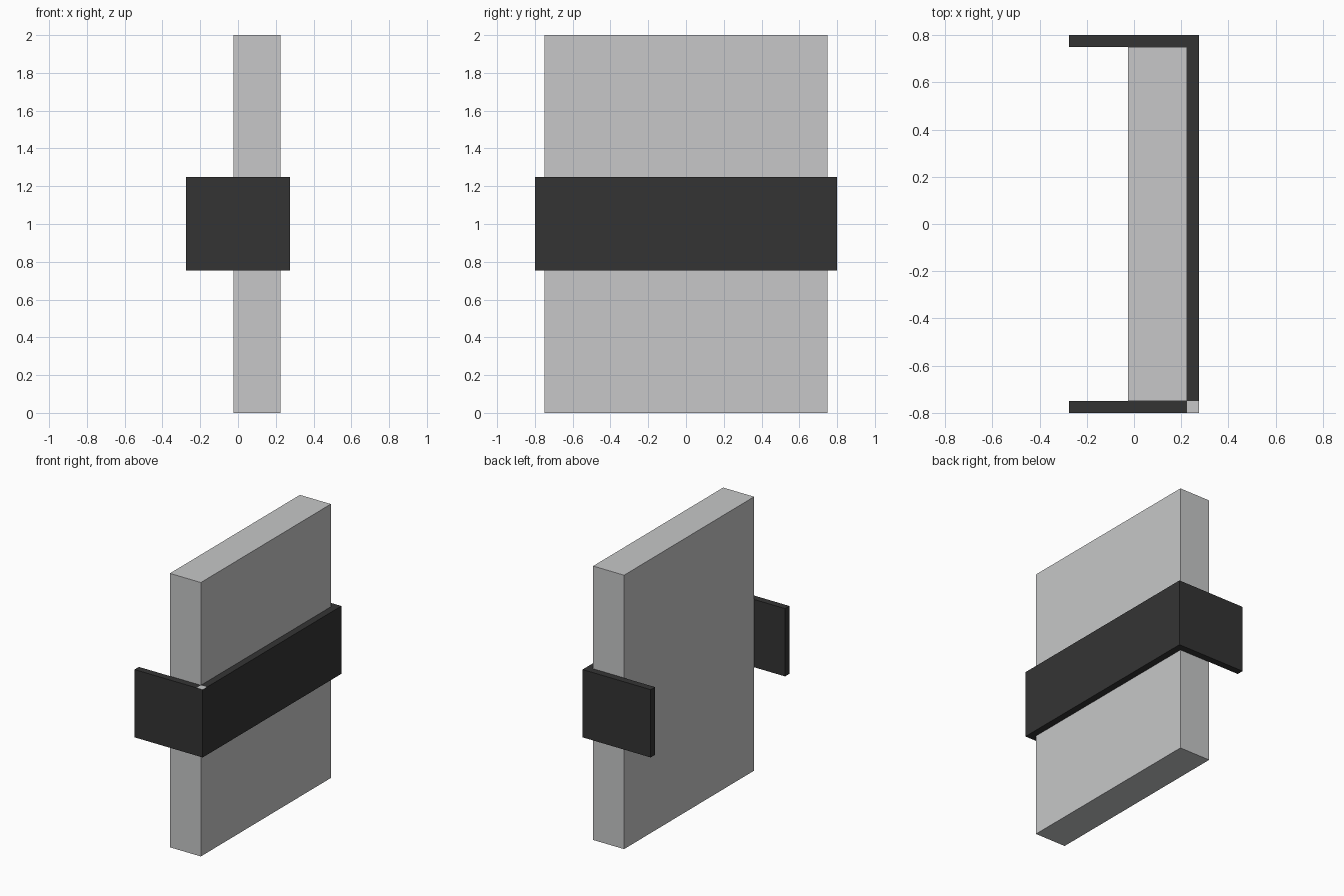
import bpy, bmesh

if "Cube" in bpy.data.objects:
    bpy.data.objects.remove(bpy.data.objects["Cube"])


def material(name, value):
    m = bpy.data.materials.new(name)
    m.diffuse_color = (*value, 1)
    m.use_nodes = True
    m.node_tree.nodes["Principled BSDF"].inputs["Base Color"].default_value = m.diffuse_color
    return m


grey = material("light grey", (0.57, 0.575, 0.58))
black = material("charcoal", (0.034, 0.034, 0.034))


def finish(bm, name, mats):
    mesh = bpy.data.meshes.new(name)
    bmesh.ops.recalc_face_normals(bm, faces=bm.faces)
    bm.to_mesh(mesh)
    bm.free()
    for m in mats:
        mesh.materials.append(m)
    obj = bpy.data.objects.new(name, mesh)
    bpy.context.collection.objects.link(obj)
    return obj


def prism(cells, z0, z1):
    """Extrude touching floor-plan rectangles (x0, x1, y0, y1) into one solid."""
    bm = bmesh.new()
    for x0, x1, y0, y1 in cells:
        bm.faces.new([bm.verts.new((x, y, z0)) for x, y in
                      ((x0, y0), (x1, y0), (x1, y1), (x0, y1))])
    bmesh.ops.remove_doubles(bm, verts=bm.verts, dist=1e-5)
    geom = bmesh.ops.extrude_face_region(bm, geom=bm.faces[:], use_keep_orig=True)["geom"]
    up = [v for v in geom if isinstance(v, bmesh.types.BMVert)]
    bmesh.ops.translate(bm, verts=up, vec=(0, 0, z1 - z0))
    return bm


# Upright slab
finish(prism([(-0.025, 0.225, -0.75, 0.75)], 0, 2), "slab", [grey])

# U-shaped band: two arms, two corners and the long back strip
cells = [(0.225, 0.275, -0.75, 0.75)]
for y0, y1 in ((-0.8, -0.75), (0.75, 0.8)):
    cells += [(-0.275, 0.225, y0, y1), (0.225, 0.275, y0, y1)]
bm = prism(cells, 0.755, 1.25)

# Top of the front corner is light grey
for f in bm.faces:
    c = f.calc_center_median()
    f.material_index = int(c.z > 1.24 and c.x > 0.23 and c.y < -0.76)
finish(bm, "wrap_band", [black, grey])
